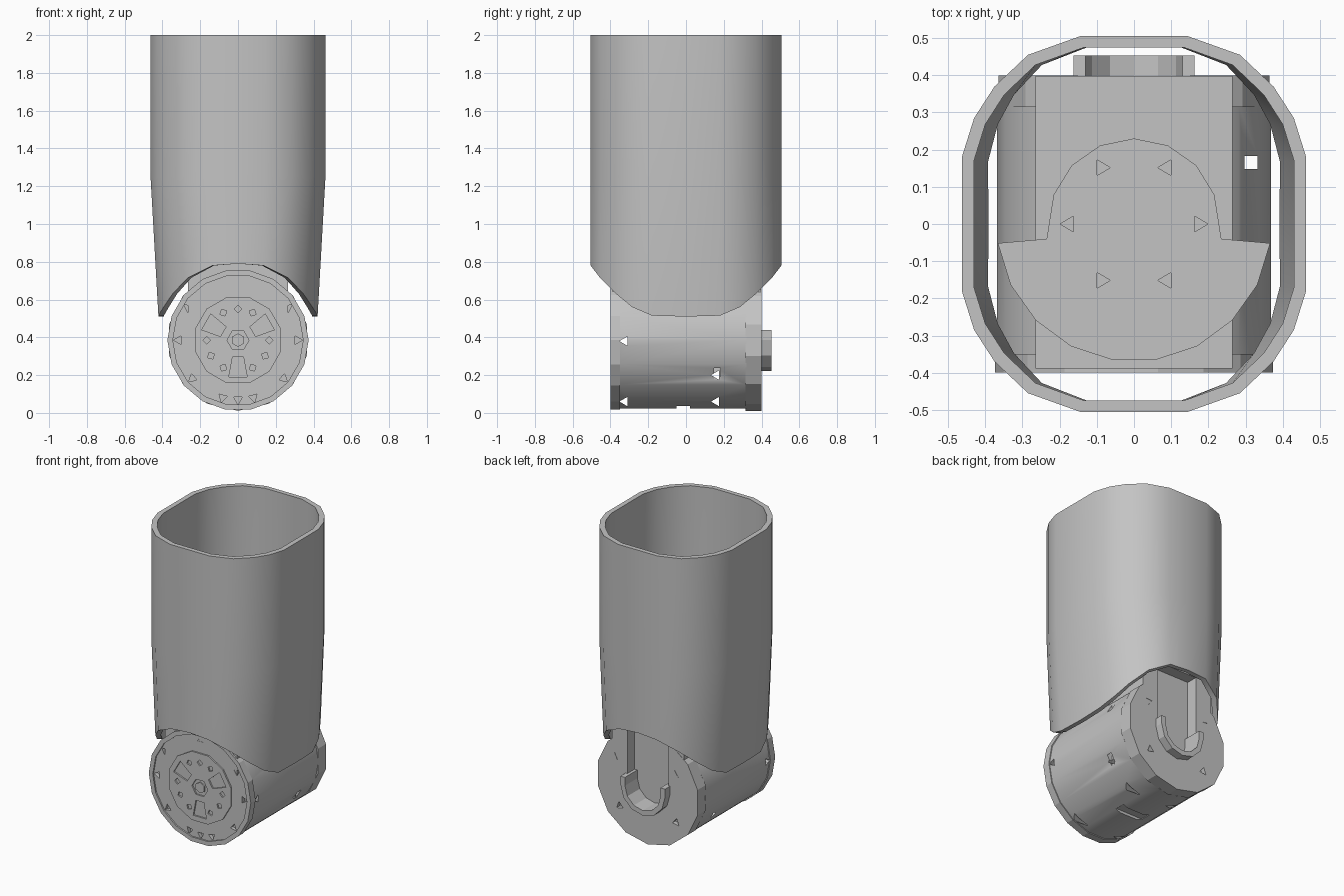
import bpy, bmesh
from math import sin, cos, pi, radians
from mathutils import Matrix, Vector

cube = bpy.data.objects.get("Cube")
if cube:
    bpy.data.objects.remove(cube)

grey = bpy.data.materials.new("plain_grey")
grey.use_nodes = True
grey.diffuse_color = (0.55, 0.55, 0.55, 1)
grey.node_tree.nodes["Principled BSDF"].inputs["Base Color"].default_value = grey.diffuse_color

CZ = 0.385                                         # height of the joint axis
ALONG_Y = Matrix(((1, 0, 0), (0, 0, 1), (0, 1, 0))).to_4x4()
ALONG_X = Matrix(((0, 0, 1), (1, 0, 0), (0, 1, 0))).to_4x4()
UP = Matrix.Identity(4)


def finish(name, bm):
    bmesh.ops.recalc_face_normals(bm, faces=bm.faces)
    mesh = bpy.data.meshes.new(name)
    bm.to_mesh(mesh)
    bm.free()
    mesh.materials.append(grey)
    ob = bpy.data.objects.new(name, mesh)
    bpy.context.collection.objects.link(ob)
    return ob


def smooth(ob):
    bpy.ops.object.select_all(action='DESELECT')
    ob.select_set(True)
    bpy.context.view_layer.objects.active = ob
    bpy.ops.object.shade_smooth_by_angle(angle=radians(35))


def add_prism(bm, pts, lo, hi, frame=ALONG_Y):
    a = [bm.verts.new(frame @ Vector((u, v, lo))) for u, v in pts]
    b = [bm.verts.new(frame @ Vector((u, v, hi))) for u, v in pts]
    bm.faces.new(a)
    bm.faces.new(b)
    for i in range(len(pts)):
        j = (i + 1) % len(pts)
        bm.faces.new((a[i], a[j], b[j], b[i]))


def prism(name, pts, lo, hi, frame=ALONG_Y):
    bm = bmesh.new()
    add_prism(bm, pts, lo, hi, frame)
    return finish(name, bm)


def arc(r, start, end, n, cx=0, cy=0):
    return [(cx + r * cos(radians(start + (end - start) * i / n)),
             cy + r * sin(radians(start + (end - start) * i / n))) for i in range(n + 1)]


def circle(r, n, cx=0, cy=CZ, turn=0):
    return arc(r, turn, turn + 360, n, cx, cy)[:-1]


def cut(ob, bm):
    cutter = finish("cutter", bm)
    cutter.hide_render = True
    mod = ob.modifiers.new("cut", 'BOOLEAN')
    mod.operation = 'DIFFERENCE'
    mod.solver = 'EXACT'
    mod.object = cutter
    bpy.context.view_layer.objects.active = ob
    bpy.ops.object.modifier_apply(modifier="cut")
    bpy.data.objects.remove(cutter)


# Hollow sleeve with a saddle-shaped lower rim: x, y, rim height
quarter = [(.463, 0, .51), (.463, .18, .515), (.43, .285, .56), (.375, .37, .63),
           (.285, .455, .715), (.145, .505, .78), (0, .505, .79)]
half = quarter + [(-x, y, z) for x, y, z in reversed(quarter[:-1])]
ring = half + [(x, -y, z) for x, y, z in reversed(half[1:-1])]


def sleeve_loop(bm, sx, sy, level):
    loop = []
    for x, y, rim in ring:
        z = level or rim
        taper = 1 - .09 * max(0, 1.25 - z) / .74
        loop.append(bm.verts.new((x * sx * taper, y * sy, z)))
    return loop


bm = bmesh.new()
loops = [sleeve_loop(bm, 1, 1, z) for z in (0, 1.25, 2)]
loops += [sleeve_loop(bm, .93, .94, z) for z in (2, 1.25, 0)]
for k in range(len(loops)):
    a, b = loops[k], loops[(k + 1) % len(loops)]
    for i in range(len(ring)):
        j = (i + 1) % len(ring)
        bm.faces.new((a[i], a[j], b[j], b[i]))
smooth(finish("sleeve", bm))

# Joint drum with screw holes through its sides, one upright hole and a slot below
drum = prism("drum", circle(.368, 18), -.36, .32)
bm = bmesh.new()
for y, z in ((-.325, .38), (.16, .2), (.16, .06), (-.325, .06)):
    add_prism(bm, circle(.028, 3, y, z, 60), -.5, .5, ALONG_X)
cut(drum, bm)
bm = bmesh.new()
add_prism(bm, circle(.025, 4, .315, .165, 45), -.1, 1, UP)
add_prism(bm, [(-.1, -.05), (.1, -.05), (.1, .02), (-.1, .02)], -.1, .04, UP)
cut(drum, bm)
smooth(drum)

# Front plate: recessed face inside a rim, with screw holes
front = prism("front_plate", circle(.374, 18), -.4, -.35)
bm = bmesh.new()
add_prism(bm, circle(.345, 18), -.5, -.39)
cut(front, bm)
bm = bmesh.new()
for angle in (90, 33, 147, 0, 180, -40, 220, -75, 255, -90):
    x, z = .315 * cos(radians(angle)), CZ + .315 * sin(radians(angle))
    add_prism(bm, circle(.026, 3, x, z, angle), -.5, -.365)
cut(front, bm)

# Hub with three pockets, a hexagonal socket and a ring of small holes
hub = prism("front_hub", circle(.235, 12, turn=15), -.4, -.36)
bm = bmesh.new()
for angle in (30, 150, 270):
    pocket = arc(.2, angle - 14, angle + 14, 1, 0, CZ) + arc(.095, angle + 18, angle - 18, 1, 0, CZ)
    add_prism(bm, pocket, -.5, -.37)
for angle in (90, 62, 118, 0, 180, -30, 210, -62, 242):
    x, z = .165 * cos(radians(angle)), CZ + .165 * sin(radians(angle))
    add_prism(bm, circle(.02, 4, x, z, angle), -.5, -.38)
add_prism(bm, circle(.058, 6), -.5, -.375)
cut(hub, bm)
prism("hub_bolt", circle(.036, 6, turn=30), -.398, -.36)

# Upper block and back plate, both opened by the U-shaped slot
block = prism("upper_block", [(-.265, .45), (.265, .45), (.265, .9), (-.265, .9)], -.388, .398)
back = prism("back_plate", circle(.374, 14, turn=90), .315, .4)
slot = arc(.15, 180, 360, 6, 0, CZ) + [(.15, .84), (-.15, .84)]
for ob in (block, back):
    bm = bmesh.new()
    add_prism(bm, slot, .323, .6)
    if ob == back:
        for angle in (35, 145, -40, 220):
            x, z = .27 * cos(radians(angle)), CZ + .27 * sin(radians(angle))
            add_prism(bm, circle(.028, 3, x, z, angle), .37, .6)
    cut(ob, bm)

# Open cup standing out from the back of the slot
cup = [(-.163, .44)] + arc(.163, 180, 360, 6, 0, CZ) + [(.163, .44), (.13, .44)]
cup += arc(.13, 360, 180, 6, 0, CZ) + [(-.13, .44)]
prism("back_cup", cup, .32, .453)

# Mounting flange inside the sleeve: wide in front, narrow behind
outline = arc(.37, 188, 352, 9) + [(.235, -.04)] + arc(.23, 20, 160, 6) + [(-.235, -.04)]
flange = prism("mounting_flange", outline, .89, .95, UP)
bm = bmesh.new()
for angle in range(0, 360, 60):
    x, y = .175 * cos(radians(angle)), .175 * sin(radians(angle))
    add_prism(bm, circle(.024, 3, x, y, angle), .92, 1.1, UP)
cut(flange, bm)
